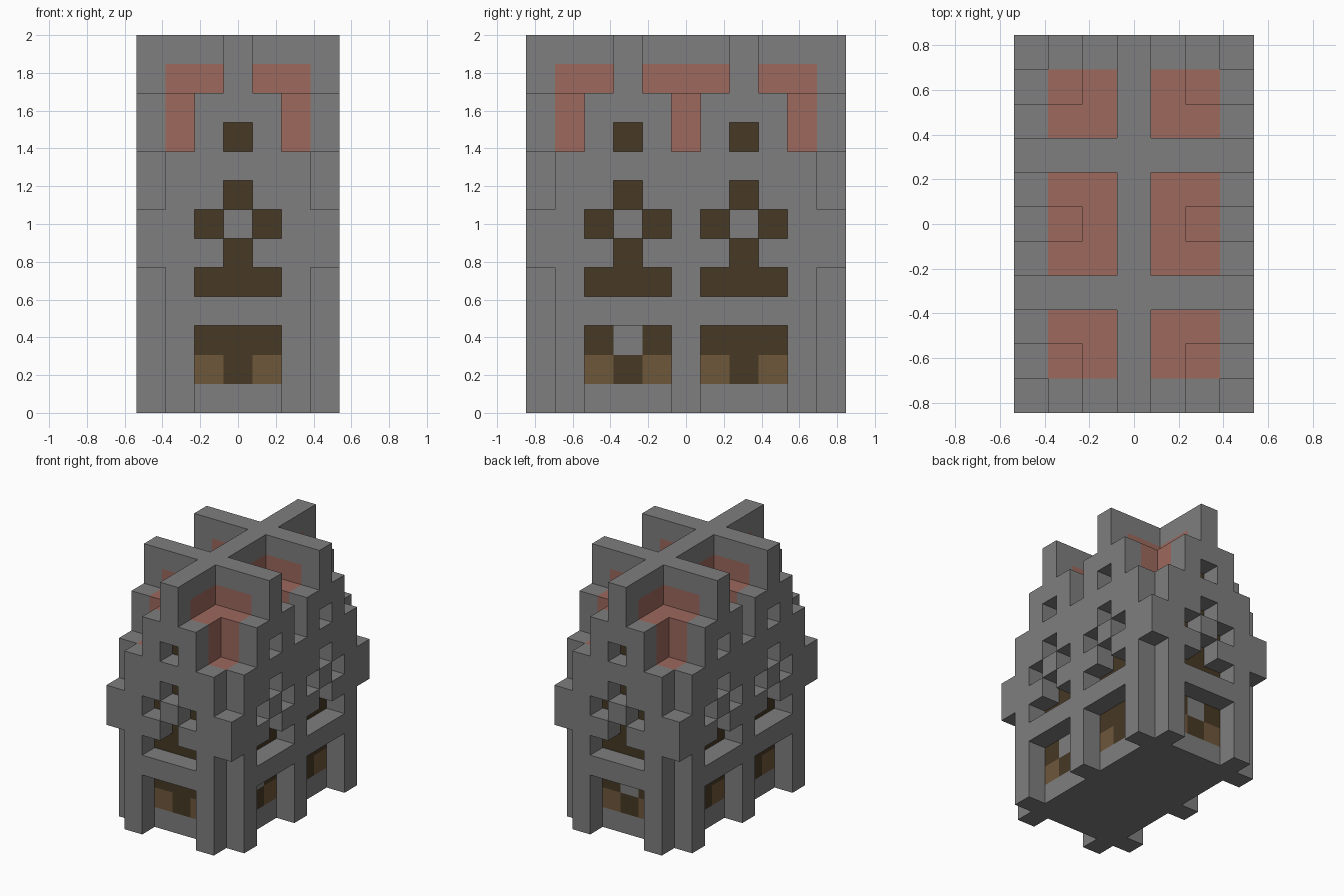
import bpy
import bmesh
from mathutils import Vector

cube = bpy.data.objects.get("Cube")
if cube:
    bpy.data.objects.remove(cube, do_unlink=True)

# Block grid: columns across, rows deep, layers high
SIZE = (7, 11, 13)
UNIT = 2 / SIZE[2]
EAVES, RIDGE_CAP = 9, 12


def srgb(*rgb):
    return [((c / 255 + 0.055) / 1.055) ** 2.4 for c in rgb] + [1.0]


def material(name, colour):
    m = bpy.data.materials.new(name)
    m.use_nodes = True
    m.diffuse_color = colour
    m.node_tree.nodes["Principled BSDF"].inputs["Base Color"].default_value = colour
    return m


MATERIALS = [material("stone grey", srgb(126, 126, 126)),
             material("dark timber", srgb(71, 57, 37)),
             material("light timber", srgb(111, 87, 59)),
             material("clay red", srgb(156, 104, 93))]
STONE, DARK, LIGHT, CLAY = range(4)


def bay(i):
    """Offset from the centre of the nearest gable."""
    return (i - 1) % 4 - 2


def profile(i, count):
    """Stepped gable height above one grid line."""
    if i in (0, count - 1):
        return 7
    return 13 - 2 * abs(bay(i))


def in_core(x, y):
    return 0 < x < SIZE[0] - 1 and 0 < y < SIZE[1] - 1


def facade_offset(x, y):
    return bay(x) if y in (0, SIZE[1] - 1) else bay(y)


def is_corner(x, y):
    return x in (0, SIZE[0] - 1) and y in (0, SIZE[1] - 1)


def is_opening(u, z):
    """Doorway, slot and diamond window cut in every gable wall."""
    u = abs(u)
    if z < 3 or z == 4:
        return u <= 1
    return (z in (5, 7, 9) and u == 0) or (z == 6 and u == 1)


def solid(x, y, z):
    if not all(0 <= v < n for v, n in zip((x, y, z), SIZE)):
        return False
    if z >= max(profile(x, SIZE[0]), profile(y, SIZE[1])):
        return False
    if in_core(x, y):
        return True
    if is_corner(x, y):
        return z >= 5
    return not is_opening(facade_offset(x, y), z)


def face_colour(cell, air):
    """Clay in the roof valleys, timber behind the openings, stone elsewhere."""
    x, y, z = air
    if not in_core(*cell[:2]) or z < 1:
        return STONE
    if in_core(x, y):
        return CLAY if EAVES <= z < RIDGE_CAP else STONE
    u = facade_offset(x, y)
    if z == 1 and abs(u) == 1:
        return LIGHT
    # Pale lamp over the back door and over one side door
    back_door = y == SIZE[1] - 1
    side_door = x == SIZE[0] - 1 and y < SIZE[1] // 2
    if z == 2 and u == 0 and (back_door or side_door):
        return STONE
    return DARK


def part_name(x, y, z):
    if in_core(x, y):
        return "valley_roof" if z >= EAVES else "inner_walls"
    if is_corner(x, y):
        return "corner_brackets"
    if y == 0:
        return "front_gable_wall"
    if y == SIZE[1] - 1:
        return "back_gable_wall"
    return "left_gable_wall" if x else "right_gable_wall"


def add_face(bm, cell, axis, sign, colour):
    b, c = (axis + 1) % 3, (axis + 2) % 3
    verts = []
    for db, dc in ((0, 0), (1, 0), (1, 1), (0, 1)):
        p = Vector(cell)
        p[axis] += sign > 0
        p[b] += db
        p[c] += dc
        p -= Vector((SIZE[0] / 2, SIZE[1] / 2, 0))
        verts.append(bm.verts.new(p * UNIT))
    face = bm.faces.new(verts if sign > 0 else verts[::-1])
    face.material_index = colour


# Gather the exposed faces of each part
parts = {}
for x in range(SIZE[0]):
    for y in range(SIZE[1]):
        for z in range(SIZE[2]):
            if not solid(x, y, z):
                continue
            bm = parts.setdefault(part_name(x, y, z), bmesh.new())
            for axis in range(3):
                for sign in (-1, 1):
                    air = [x, y, z]
                    air[axis] += sign
                    if not solid(*air):
                        colour = face_colour((x, y, z), air)
                        add_face(bm, (x, y, z), axis, sign, colour)

# Merge flat areas and make the objects
for name, bm in parts.items():
    bmesh.ops.remove_doubles(bm, verts=bm.verts, dist=UNIT / 100)
    bmesh.ops.dissolve_limit(bm, angle_limit=0.01, verts=bm.verts,
                             edges=bm.edges, delimit={'MATERIAL'})
    mesh = bpy.data.meshes.new(name)
    for m in MATERIALS:
        mesh.materials.append(m)
    bm.to_mesh(mesh)
    bm.free()
    bpy.context.collection.objects.link(bpy.data.objects.new(name, mesh))
